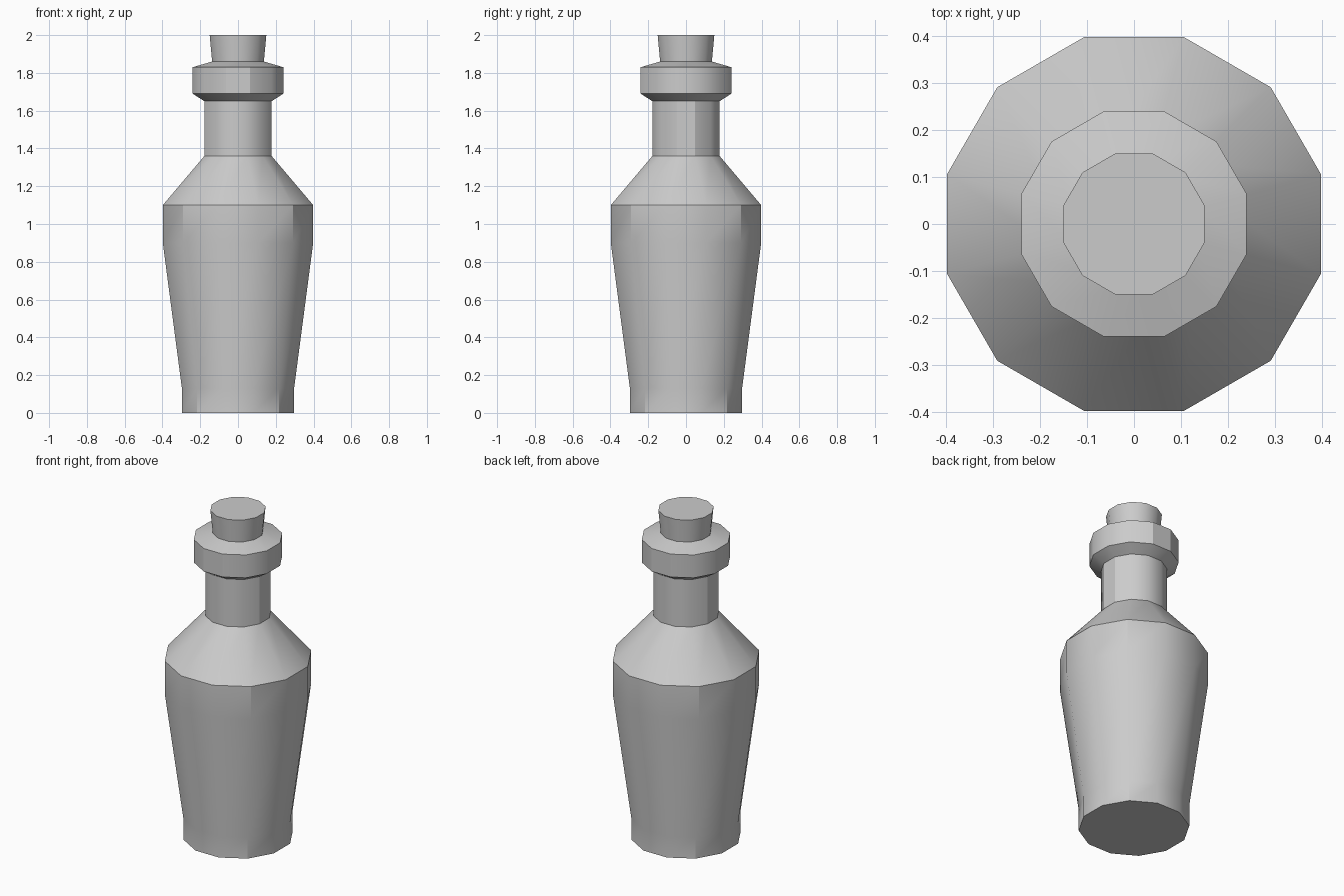
import bpy, bmesh, math

if "Cube" in bpy.data.objects:
    bpy.data.objects.remove(bpy.data.objects["Cube"])

SIDES = 12

glass = bpy.data.materials.new("plain grey")
glass.diffuse_color = (0.6, 0.6, 0.6, 1)
glass.use_nodes = True
glass.node_tree.nodes["Principled BSDF"].inputs["Base Color"].default_value = glass.diffuse_color


def lathe(name, profile, cap_bottom, cap_top):
    """Turn a (flat-to-centre distance, height) profile into a 12-sided part."""
    bm = bmesh.new()
    rings = []
    for apothem, z in profile:
        r = apothem / math.cos(math.pi / SIDES)
        rings.append([bm.verts.new((r * math.cos((i + 0.5) * math.tau / SIDES),
                                    r * math.sin((i + 0.5) * math.tau / SIDES), z))
                      for i in range(SIDES)])
    for a, b in zip(rings, rings[1:]):
        for i in range(SIDES):
            j = (i + 1) % SIDES
            bm.faces.new((a[i], a[j], b[j], b[i]))
    if cap_bottom:
        bm.faces.new(rings[0][::-1])
    if cap_top:
        bm.faces.new(rings[-1])
    me = bpy.data.meshes.new(name)
    bm.to_mesh(me)
    bm.free()
    me.materials.append(glass)
    ob = bpy.data.objects.new(name, me)
    bpy.context.collection.objects.link(ob)
    bpy.ops.object.select_all(action='DESELECT')
    ob.select_set(True)
    bpy.context.view_layer.objects.active = ob
    bpy.ops.object.shade_smooth_by_angle(angle=math.radians(30))
    return ob


# Body, shoulder, neck and lip
lathe("bottle", [(0.297, 0), (0.297, 0.13), (0.398, 0.9), (0.398, 1.1),
                 (0.178, 1.36), (0.178, 1.65), (0.24, 1.69), (0.24, 1.83),
                 (0.137, 1.86)], True, False)

# Flared stopper
lathe("cork", [(0.137, 1.86), (0.15, 2.0)], False, True)
